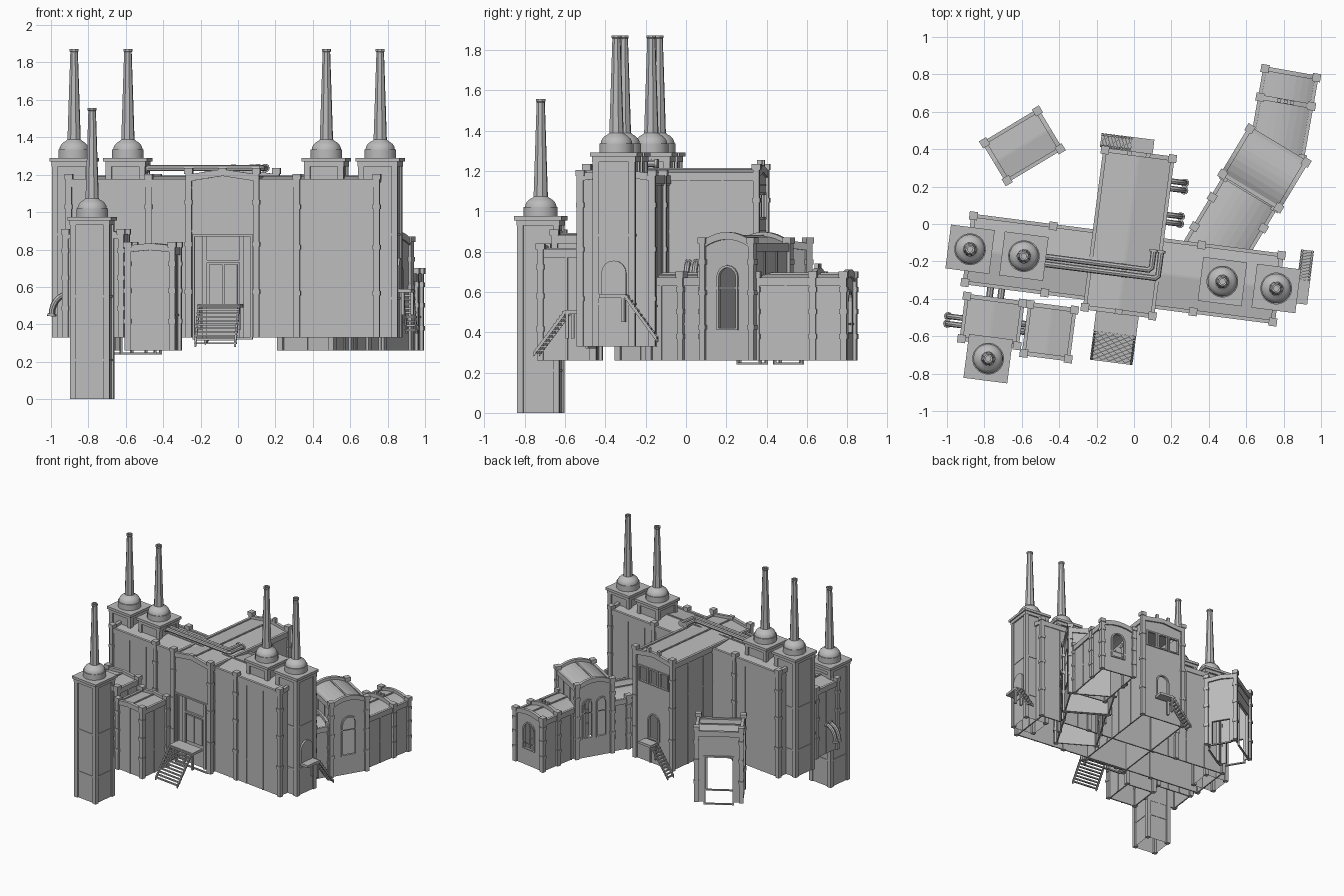
import bpy, bmesh
from math import pi, radians, sin, cos
from mathutils import Matrix, Vector

cube = bpy.data.objects.get("Cube")
if cube:
    bpy.data.objects.remove(cube, do_unlink=True)

stone = bpy.data.materials.new("grey stone")
stone.use_nodes = True
stone.diffuse_color = (0.5, 0.5, 0.5, 1)
stone.node_tree.nodes["Principled BSDF"].inputs["Base Color"].default_value = (0.5, 0.5, 0.5, 1)


def frame(x, y, deg):
    return Matrix.Translation((x, y, 0)) @ Matrix.Rotation(radians(deg), 4, 'Z')


def finish(name, bm, mat, smooth=False):
    me = bpy.data.meshes.new(name)
    bm.to_mesh(me)
    bm.free()
    me.materials.append(stone)
    if smooth:
        me.shade_smooth()
        me.set_sharp_from_angle(angle=radians(35))
    ob = bpy.data.objects.new(name, me)
    ob.matrix_world = mat
    bpy.context.collection.objects.link(ob)
    return ob


def bake(ob):
    bpy.context.view_layer.update()
    deps = bpy.context.evaluated_depsgraph_get()
    me = bpy.data.meshes.new_from_object(ob.evaluated_get(deps))
    ob.modifiers.clear()
    ob.data = me


def box(bm, x, y, z0, z1, hx, hy, rot=None):
    m = Matrix.Translation((x, y, (z0 + z1) / 2))
    if rot:
        m = m @ rot
    bmesh.ops.create_cube(bm, size=1, matrix=m @ Matrix.Diagonal((2 * hx, 2 * hy, z1 - z0, 1)))


def prism(bm, pts, y0, y1, mat=Matrix()):
    # extrude an (x, z) outline along y
    vs = [bm.verts.new(mat @ Vector((x, y0, z))) for x, z in pts]
    face = bm.faces.new(vs)
    new = bmesh.ops.extrude_face_region(bm, geom=[face])["geom"]
    shift = mat.to_3x3() @ Vector((0, y1 - y0, 0))
    bmesh.ops.translate(bm, vec=shift, verts=[v for v in new if isinstance(v, bmesh.types.BMVert)])
    bmesh.ops.recalc_face_normals(bm, faces=bm.faces[:])


def post(bm, x, y, z0, z1):
    box(bm, x, y, z0, z1, .016, .016)
    for f in (.27, .55, .8):
        z = z0 + f * (z1 - z0)
        box(bm, x, y, z - .012, z + .012, .02, .02)
    box(bm, x, y, z1 - .03, z1, .022, .022)


def arch(hw, z0, z1, round_top):
    if not round_top:
        return [(-hw, z0), (hw, z0), (hw, z1), (-hw, z1)]
    top = [(hw * cos(pi * i / 8), z1 - hw + hw * sin(pi * i / 8)) for i in range(9)]
    return [(-hw, z0), (hw, z0)] + top


def hall(name, mat, hx, hy, z0, z1, rise=0.0, seg=2, nx=2, ny=3, belts=(), rows=(), holes=(), tall=.04):
    """Hollow hall, ridge along local y. Hole: (side, offset, z0, z1, half width, round)."""
    roof = []
    for i in range(seg + 1):
        x = -hx + 2 * hx * i / seg
        roof.append((x, z1 + rise * (1 - (x / hx) ** 2)))
    bm = bmesh.new()
    prism(bm, [(hx, z0), (-hx, z0)] + roof, -hy, hy)
    low = [f for f in bm.faces if all(v.co.z < z0 + .001 for v in f.verts)]
    bmesh.ops.delete(bm, geom=low, context='FACES_ONLY')
    shell = finish(name + "_walls", bm, mat)
    s = shell.modifiers.new("thickness", 'SOLIDIFY')
    s.thickness, s.offset = .014, -1
    # seams, belts, coping and posts
    bm = bmesh.new()
    for i in range(1, nx):
        for sy in (-hy, hy):
            box(bm, -hx + 2 * hx * i / nx, sy, z0, z1, .005, .005)
    for i in range(1, ny):
        for sx in (-hx, hx):
            box(bm, sx, -hy + 2 * hy * i / ny, z0, z1, .005, .005)
    for z in belts:
        box(bm, 0, 0, z - .005, z + .005, hx + .004, hy + .004)
        bm.faces.ensure_lookup_table()
        caps = [f for f in bm.faces[-6:] if abs(f.normal.z) > .9]
        bmesh.ops.delete(bm, geom=caps, context='FACES_ONLY')
    for sx in (-1, 1):
        box(bm, sx * hx, 0, z1 - .03, z1 + .012, .01, hy)
    box(bm, 0, 0, z1 + rise - .01, z1 + rise + .006, .006, hy)
    for sy in (-1, 1):
        coping = [(x, z + .022) for x, z in roof] + [(x, z - .015) for x, z in reversed(roof)]
        prism(bm, coping, sy * hy - .012, sy * hy + .012)
        for sx in (-1, 1):
            post(bm, sx * hx, sy * hy, z0, z1 + tall)
    for y in rows:
        for sx in (-1, 1):
            post(bm, sx * hx, y, z0, z1 + tall)
    finish(name + "_posts", bm, mat)
    # openings with trims
    if holes:
        cut, trim = bmesh.new(), bmesh.new()
        for side, off, a, b, hw, rnd in holes:
            turn = Matrix.Rotation({'-y': 0, '+x': pi / 2, '+y': pi, '-x': -pi / 2}[side], 4, 'Z')
            d = hy if side[1] == 'y' else hx
            m = turn @ Matrix.Translation((off, 0, 0))
            prism(cut, arch(hw, a, b, rnd), -d - .05, -d + .04, m)
            prism(trim, arch(hw + .012, a - .01, b + .012, rnd), -d - .009, -d + .004, m)
        cutter = finish("cutter", cut, mat)
        cutter.hide_render = True
        for ob in (shell, finish(name + "_trims", trim, mat)):
            c = ob.modifiers.new("openings", 'BOOLEAN')
            c.operation, c.object, c.solver = 'DIFFERENCE', cutter, 'EXACT'
            bake(ob)
        bpy.data.objects.remove(cutter, do_unlink=True)
    else:
        bake(shell)


def lathe(name, prof, n, mat, smooth):
    bm = bmesh.new()
    vs = [bm.verts.new((r, 0, z)) for r, z in prof]
    edges = [bm.edges.new(p) for p in zip(vs, vs[1:])]
    bmesh.ops.spin(bm, geom=vs + edges, axis=(0, 0, 1), cent=(0, 0, 0), angle=2 * pi, steps=n)
    bmesh.ops.remove_doubles(bm, verts=bm.verts[:], dist=.0005)
    bmesh.ops.recalc_face_normals(bm, faces=bm.faces[:])
    finish(name, bm, mat, smooth)


def chimney_tower(name, mat, z0, z1):
    bm = bmesh.new()
    box(bm, 0, 0, z0, z1 - .02, .096, .096)
    low = [f for f in bm.faces if f.normal.z < -.5 or f.calc_center_median().z < z0 + .001]
    bmesh.ops.delete(bm, geom=low, context='FACES_ONLY')
    for sx in (-1, 1):
        for sy in (-1, 1):
            box(bm, sx * .09, sy * .09, z0, z1 - .02, .016, .016)
    box(bm, 0, 0, z1 - .045, z1 - .02, .108, .108)
    box(bm, 0, 0, z1 - .02, z1, .118, .118)
    if z1 - z0 > .3:
        for z in (z0 + .21, z0 + .55):
            box(bm, 0, 0, z - .006, z + .006, .1, .1)
    finish(name + "_block", bm, mat)
    up = mat @ Matrix.Translation((0, 0, z1))
    dome = [(.085, 0), (.085, .045), (.079, .045)] + [
        (.079 * cos(a), .045 + .055 * sin(a)) for a in (.25, .5, .75, 1.0)] + [(.036, .098)]
    lathe(name + "_dome", dome, 24, up, True)
    lathe(name + "_stack", [(.037, .09), (.021, .565), (.025, .57), (.025, .582), (.015, .582), (.015, .53), (0, .53)],
          8, up @ Matrix.Rotation(pi / 8, 4, 'Z'), False)


def stairs(name, mat, hw, plat, zt, zb, run, n):
    """Steps descend along local -y from a platform of the given half depth."""
    bm = bmesh.new()
    box(bm, 0, plat, zt - .02, zt, hw, plat)
    for sx in (-1, 1):
        box(bm, sx * (hw - .01), .012, zt - .14, zt - .02, .008, .008)
        side = [(0, zt), (0, zt - .025), (-run, zb - .01), (-run, zb + .015)]
        turn = Matrix.Rotation(pi / 2, 4, 'Z')
        prism(bm, side, -sx * (hw - .008) - .005, -sx * (hw - .008) + .005, turn)
    for i in range(n):
        f = (i + .5) / n
        z = zt + (zb - zt) * f
        box(bm, 0, -run * f, z - .006, z + .004, hw, run / n * .42)
    finish(name, bm, mat)


def pipe(name, mat, pts, r=.015):
    cu = bpy.data.curves.new(name, 'CURVE')
    cu.dimensions, cu.bevel_depth, cu.bevel_resolution, cu.use_fill_caps = '3D', r, 2, True
    sp = cu.splines.new('POLY')
    sp.points.add(len(pts) - 1)
    for p, co in zip(sp.points, pts):
        p.co = (*co, 1)
    tmp = bpy.data.objects.new("tmp", cu)
    bpy.context.collection.objects.link(tmp)
    bpy.context.view_layer.update()
    me = bpy.data.meshes.new_from_object(tmp.evaluated_get(bpy.context.evaluated_depsgraph_get()))
    bpy.data.objects.remove(tmp, do_unlink=True)
    bm = bmesh.new()
    bm.from_mesh(me)
    for a, b in ((pts[0], pts[1]), (pts[-1], pts[-2])):
        q = (Vector(b) - Vector(a)).to_track_quat('Z', 'Y').to_matrix().to_4x4()
        bmesh.ops.create_cone(bm, cap_ends=True, segments=12, radius1=r + .007, radius2=r + .007,
                              depth=.014, matrix=Matrix.Translation(a) @ q)
    finish(name, bm, mat, True)


site = frame(-.058, -.24, -7.3)
at = lambda u, v, deg=0: site @ frame(u, v, deg)

# Main hall and the wing crossing it
hall("main_hall", at(0, 0, 90), .18, .83, .33, 1.165, .025, nx=2, ny=10, belts=(.53, 1.13),
     rows=(-.4, .4), holes=[('-y', 0, .5, .56, .02, False)])
hall("cross_wing", at(.005, .194), .182, .424, .33, 1.18, .028, nx=1, ny=5, belts=(.9, 1.13), tall=.055,
     holes=[('-y', 0, .33, .87, .15, False), ('+y', 0, .53, .72, .045, True)] +
           [('+y', s * .1, .97, 1.08, .035, False) for s in (-1, 0, 1)])

# Recessed gate
bm = bmesh.new()
box(bm, .005, -.19, .33, .88, .16, .006)
for s in (-1, 1):
    box(bm, .005 + s * .1, -.2, .33, .87, .012, .01)
    box(bm, .005 + s * .04, -.2, .51, .72, .036, .008)
    box(bm, .005 + s * .05, .618, 1.2, 1.255, .012, .012)
box(bm, .005, -.2, .73, .745, .1, .01)
box(bm, .005, -.23, 1.2, 1.235, .02, .014)
finish("gate", bm, site)

# Chimneys
for s, side in ((-1, "right"), (1, "left")):
    chimney_tower(side + "_outer_chimney", at(s * .825, 0), .33, 1.29)
    chimney_tower(side + "_inner_chimney", at(s * .535, 0), 1.15, 1.29)
chimney_tower("front_chimney", at(-.655, -.568), 0, .975)

# Front annexes
hall("tall_annex", at(-.66, -.365), .15, .115, .33, .87, .015, nx=3, ny=2, belts=(.53,))
hall("low_annex", at(-.35, -.383), .12, .132, .26, .8, .012, nx=2, ny=2, belts=(.45,))

# Curved rear range
hall("rear_link", frame(.495, -.04, -31), .16, .245, .26, .66, .03, 8, nx=2, ny=4, belts=(.44,), rows=(.117, -.066))
hall("rear_pavilion", frame(.697, .298, 59), .142, .175, .26, .83, .045, 8, nx=1, ny=3, belts=(.62,),
     holes=[('+y', s * .055, .42, .72, .032, True) for s in (-1, 1)] + [('-y', 0, .42, .72, .05, True)])
hall("rear_end", frame(.8, .59, -10), .14, .22, .26, .66, .03, 8, nx=1, ny=3, belts=(.44,), rows=(.065,),
     holes=[('+y', 0, .4, .6, .05, True)])
bm = bmesh.new()
rib = [(-.14 + .035 * i, .69 + .03 * (1 - (i / 4 - 1) ** 2)) for i in range(9)]
prism(bm, rib + [(x, z - .04) for x, z in reversed(rib)], .052, .078)
for i in (3, 4, 5):
    box(bm, rib[i][0], .065, .71, .74, .01, .01)
finish("rear_roof_rib", bm, frame(.8, .59, -10))

# Detached gatehouse
hall("gatehouse", frame(-.597, .418, 121), .118, .165, .26, .82, .012, nx=1, ny=1, belts=(.72,), tall=.05,
     holes=[('+x', 0, .25, .62, .1, False), ('-x', 0, .25, .62, .1, False),
            ('+y', 0, .25, .45, .07, False), ('-y', 0, .25, .45, .07, False)])

# Stairs and side door
stairs("front_stairs", at(0, -.35), .115, .055, .51, .29, .155, 11)
stairs("back_stairs", at(-.042, .668, -90), .038, .06, .52, .3, .165, 11)
stairs("side_stairs", at(.965, .065, 180), .035, .065, .59, .36, .16, 10)
bm = bmesh.new()
prism(bm, arch(.062, .58, .755, True), -.935, -.918, Matrix.Rotation(pi / 2, 4, 'Z'))
finish("side_door", bm, site)

# Pipes
for k in (0, 1):
    d = .04 * k
    pipe("roof_pipe", site, [(-.43, .012 - d, 1.235), (.135 + d, .012 - d, 1.235),
                             (.15 + d, .027 - d, 1.235), (.15 + d, .117, 1.235)], .016)
    for wall, v, z, s in ((-.81, -.39, .45, -1), (.185, .478, .63, 1), (.185, .297, .63, 1)):
        bend = [(wall + s * .085 * sin(a), v - .02 + d, z + .11 * cos(a))
                for a in [i * pi / 12 for i in range(7)]]
        pipe("wall_pipe", site, bend)
    pipe("rear_bridge_pipe", site, [(-.69 + d * 1.5, -.26, .78), (-.69 + d * 1.5, -.17, .78)], .018)
    pipe("annex_bridge_pipe", site, [(-.52, -.4 + d, .74), (-.49, -.4 + d, .73), (-.46, -.4 + d, .68)], .018)
